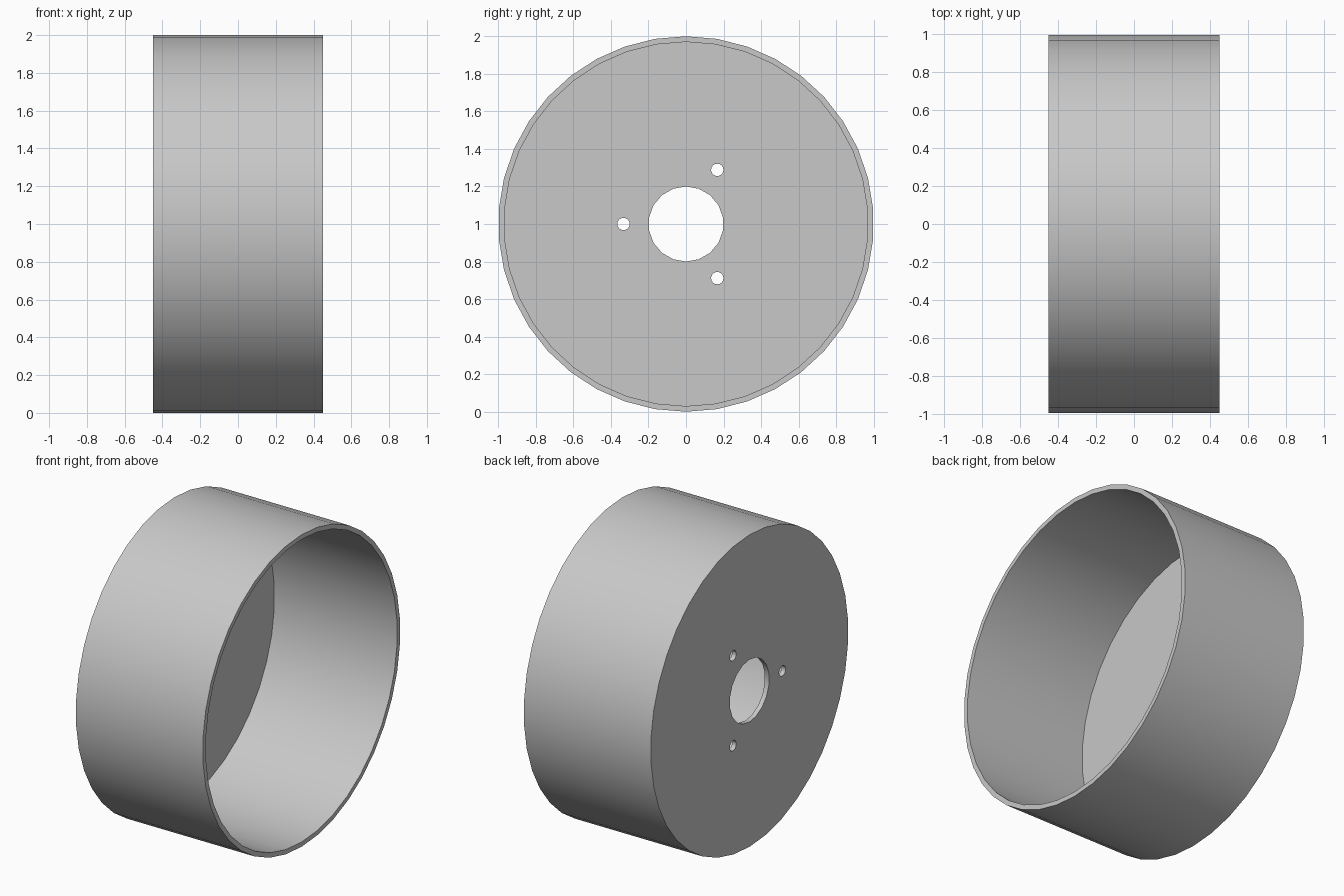
import bpy
from math import pi, cos, sin, radians
from mathutils import Matrix

cube = bpy.data.objects.get("Cube")
if cube:
    bpy.data.objects.remove(cube, do_unlink=True)

RADIUS, HALF, WALL = 1.0, 0.45, 0.03
SIDES = 38
CENTRE_Z = 1.0

# Local z points along +x and the first vertex points up
AXIS = (Matrix.Rotation(pi / 2, 3, 'X') @ Matrix.Rotation(pi / 2, 3, 'Y')).to_euler()


def cylinder(name, radius, x0, x1, sides, y=0.0, z=CENTRE_Z):
    bpy.ops.mesh.primitive_cylinder_add(
        vertices=sides, radius=radius, depth=x1 - x0,
        location=((x0 + x1) / 2, y, z), rotation=AXIS)
    obj = bpy.context.object
    obj.name = name
    return obj


def cut(target, cutter):
    cutter.hide_render = True
    mod = target.modifiers.new("cut", 'BOOLEAN')
    mod.operation = 'DIFFERENCE'
    mod.solver = 'EXACT'
    mod.object = cutter
    bpy.context.view_layer.objects.active = target
    bpy.ops.object.modifier_apply(modifier=mod.name)
    bpy.data.objects.remove(cutter, do_unlink=True)


# Drum shell, open at +x with a thin back plate at -x
drum = cylinder("drum_housing", RADIUS, -HALF, HALF, SIDES)
cut(drum, cylinder("cavity_cutter", RADIUS - WALL, -HALF + WALL, HALF + 0.2, SIDES))

# Central bore through the back plate
cut(drum, cylinder("bore_cutter", 0.2, -HALF - 0.1, -HALF + 0.1, 18))

# Three bolt holes around the bore
for i in range(3):
    a = pi + i * 2 * pi / 3
    cut(drum, cylinder("bolt_cutter", 0.033, -HALF - 0.1, -HALF + 0.1, 16,
                       0.333 * cos(a), CENTRE_Z + 0.333 * sin(a)))

# Plain grey finish
grey = bpy.data.materials.new("light_grey")
grey.use_nodes = True
colour = (0.58, 0.58, 0.58, 1.0)
grey.diffuse_color = colour
grey.node_tree.nodes["Principled BSDF"].inputs["Base Color"].default_value = colour
drum.data.materials.clear()
drum.data.materials.append(grey)

# Smooth walls with crisp rims
bpy.ops.object.select_all(action='DESELECT')
drum.select_set(True)
bpy.context.view_layer.objects.active = drum
bpy.ops.object.shade_smooth_by_angle(angle=radians(30))
